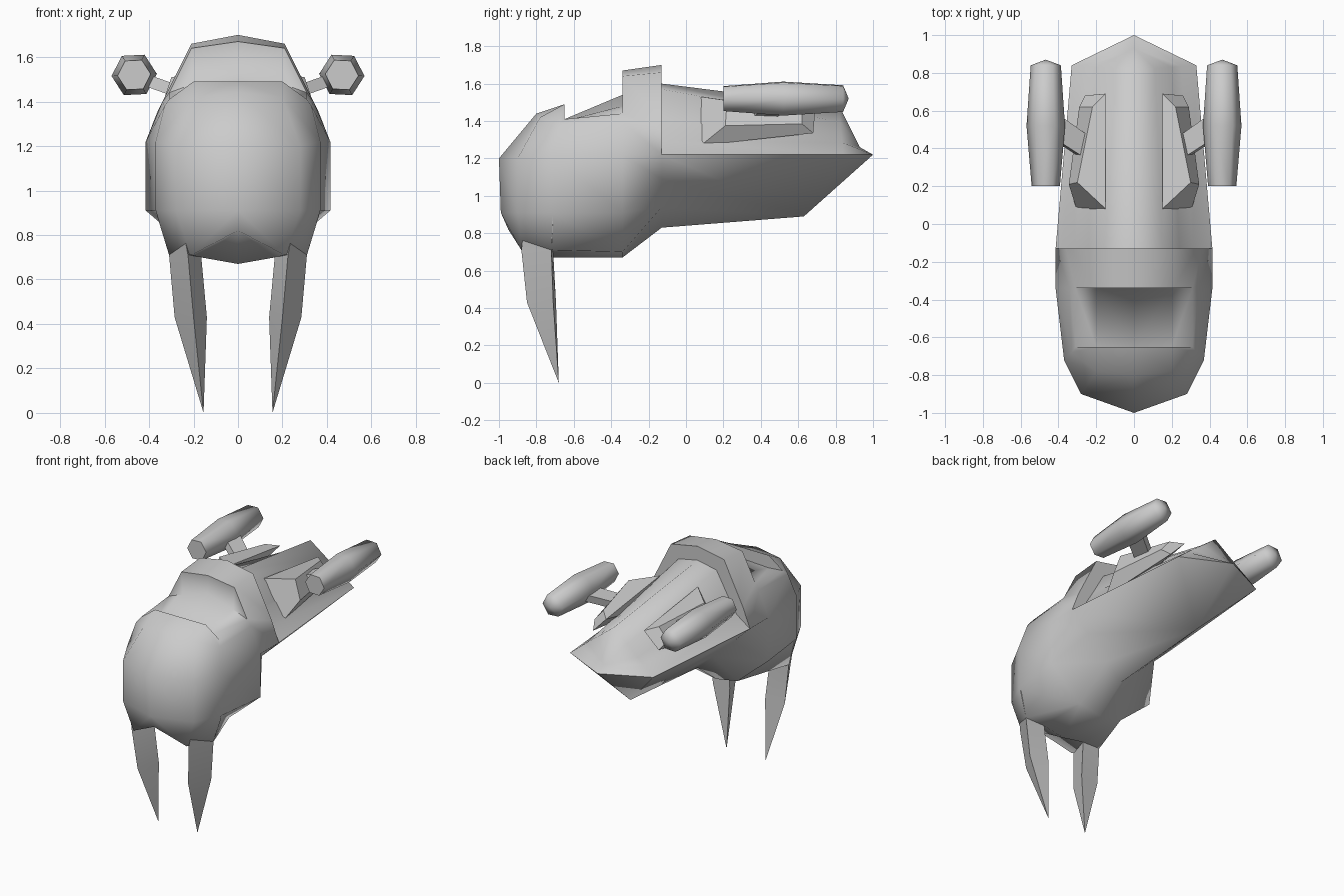
import bpy, bmesh
from math import cos, sin, pi

if "Cube" in bpy.data.objects:
    bpy.data.objects.remove(bpy.data.objects["Cube"])


def build(name, strips, angle=50):
    """Skin each strip of point rows, on both sides of x = 0, welding shared points."""
    bm = bmesh.new()
    cache = {}

    def vert(p, s):
        key = (round(p[0] * s, 4) + 0.0, round(p[1], 4), round(p[2], 4))
        if key not in cache:
            cache[key] = bm.verts.new(key)
        return cache[key]

    for s in (1, -1):
        for rows in strips:
            for a, b in zip(rows, rows[1:]):
                for i in range(len(a) - 1):
                    quad = [vert(p, s) for p in (a[i], a[i + 1], b[i + 1], b[i])]
                    quad = list(dict.fromkeys(quad))
                    if len(quad) > 2 and bm.faces.get(quad) is None:
                        bm.faces.new(quad)
    bmesh.ops.recalc_face_normals(bm, faces=bm.faces)
    me = bpy.data.meshes.new(name)
    bm.to_mesh(me)
    bm.free()
    ob = bpy.data.objects.new(name, me)
    bpy.context.collection.objects.link(ob)
    bpy.ops.object.select_all(action='DESELECT')
    ob.select_set(True)
    bpy.context.view_layer.objects.active = ob
    bpy.ops.object.shade_smooth_by_angle(angle=angle * pi / 180)
    return ob


def at(y, *xz):
    return [(x, y, z) for x, z in xz]


def closed(ring):
    return ring + ring[:1]


# Head side shell, from nose centreline round to the back of the head
mid = at(-.34, (.31, 1.44), (.34, 1.40), (.415, 1.22), (.415, .91), (.17, .70))
neck = at(-.13, (.33, 1.42), (.36, 1.36), (.415, 1.22), (.28, 1.09), (.12, .94))
nose = [(0, -.65, 1.49), (0, -.8, 1.44), (0, -1, 1.2), (0, -.99, .91), (0, -.95, .82)]
cheek = [(.2, -.65, 1.49), (.2, -.78, 1.42), (.28, -.9, 1.2), (.28, -.9, .91), (.21, -.88, .71)]
jaw = [(.31, -.65, 1.41), (.33, -.68, 1.38), (.37, -.72, 1.22), (.37, -.72, .91), (.31, -.72, .71)]
shell = [nose, cheek, jaw, mid, neck]

# Stepped top: brow, sunken deck, raised roof
roof_end = at(-.13, (0, 1.70), (.21, 1.66), (.33, 1.42))
top = [at(-.65, (0, 1.49), (.2, 1.49), (.31, 1.41)),
       at(-.65, (0, 1.41), (.2, 1.40), (.31, 1.41)),
       at(-.34, (0, 1.54), (.2, 1.48), (.31, 1.44)),
       at(-.34, (0, 1.67), (.21, 1.64), (.31, 1.44)),
       roof_end]

# Underside of the head
belly = [[nose[4], cheek[4], jaw[4]],
         [(0, -.71, .67), (.17, -.71, .70), jaw[4]],
         [(0, -.34, .67), mid[4], mid[4]],
         [(0, -.13, .83), neck[4], neck[4]]]

# Rear hull: rounded top narrowing to a tent shape, V keel, pointed tail
ridge = at(-.13, (0, 1.6), (.15, 1.57), (.24, 1.41), (.31, 1.295), (.415, 1.22))
back_wall = [roof_end + neck[1:3], ridge]
tail = [ridge + neck[3:] + [(0, -.13, .83)],
        [(0, .82, 1.48), (.11, .825, 1.395), (.2, .83, 1.325), (.25, .835, 1.285),
         (.33, .84, 1.22)] + at(.63, (0, .89), (0, .89), (0, .89)),
        [(0, .93, 1.26)] * 4 + [(0, 1, 1.22)] + [(0, .63, .89)] * 3]
build("hull", [shell, top, belly, back_wall, tail], 78)

# Pair of three-sided pointed front legs
build("front_legs", [[
    closed([(.26, -.86, .89), (.365, -.71, .89), (.18, -.71, .86)]),
    closed([(.225, -.88, .71), (.31, -.72, .71), (.165, -.71, .70)]),
    closed([(.2, -.85, .43), (.285, -.71, .43), (.14, -.695, .43)]),
    closed([(.155, -.68, 0)] * 3)]], 35)

# Bevelled side panels on the rear hull
base = [(.15, .08, 1.53), (.305, .08, 1.27), (.26, .68, 1.335), (.15, .69, 1.45)]
face = [(.30, .22, 1.51), (.345, .21, 1.375), (.29, .62, 1.385), (.22, .62, 1.47)]
build("side_panels", [[closed([(.15, .3, 1.37)] * 4), closed(base), closed(face)],
                      [face[:2], face[:1:-1]]], 20)

# Six-sided pods: (y, radius) profile
pods = []
for y, r in ((.2, 0), (.2, .075), (.52, .102), (.84, .08), (.87, 0)):
    pods.append([(.467 + r * cos(i * pi / 3 - .05), y, 1.52 + r * sin(i * pi / 3 - .05))
                 for i in range(7)])
build("pods", [pods], 65)

# Slanted struts carrying the pods
inner = closed([(.25, .33, 1.41), (.25, .46, 1.41), (.23, .46, 1.46), (.23, .33, 1.46)])
outer = closed([(.42, .44, 1.47), (.42, .58, 1.47), (.40, .58, 1.52), (.40, .44, 1.52)])
build("pod_struts", [[[(.24, .4, 1.43)] * 5, inner, outer, [(.41, .5, 1.5)] * 5]], 30)
